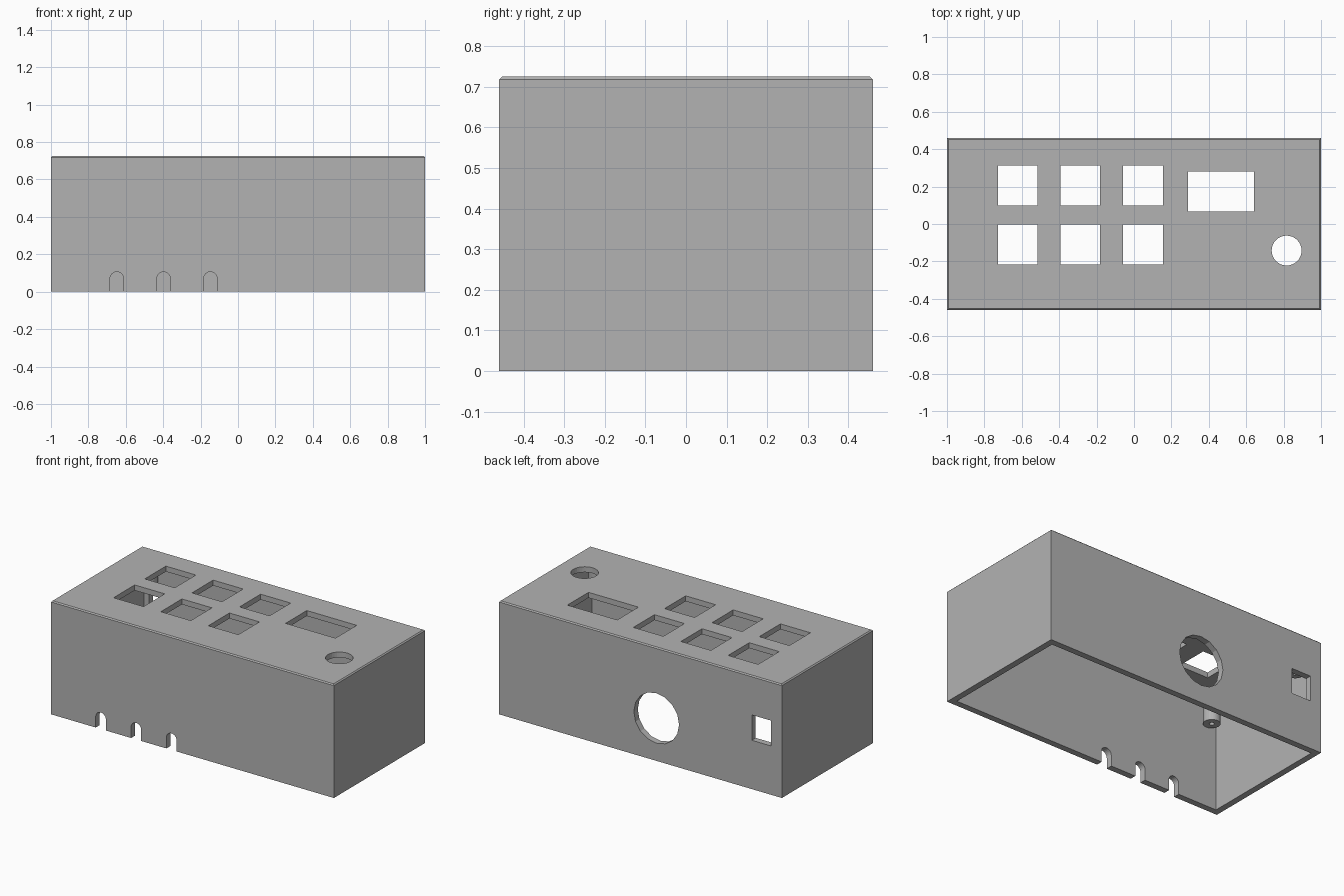
import bpy
import bmesh
from math import pi
from mathutils import Matrix, Vector

old = bpy.data.objects.get("Cube")
if old:
    bpy.data.objects.remove(old, do_unlink=True)

HALF_X, HALF_Y, HEIGHT = 1.0, 0.46, 0.725
WALL, LID = 0.04, 0.035

grey = bpy.data.materials.new("plain grey")
grey.use_nodes = True
colour = (0.45, 0.45, 0.45, 1)
grey.diffuse_color = colour
grey.node_tree.nodes["Principled BSDF"].inputs["Base Color"].default_value = colour


def finish(bm, name):
    mesh = bpy.data.meshes.new(name)
    bm.to_mesh(mesh)
    bm.free()
    mesh.materials.append(grey)
    obj = bpy.data.objects.new(name, mesh)
    bpy.context.collection.objects.link(obj)
    return obj


def box(name, low, high, chamfer=0):
    low, high = Vector(low), Vector(high)
    bm = bmesh.new()
    bmesh.ops.create_cube(bm, size=1)
    bmesh.ops.scale(bm, vec=high - low, verts=bm.verts)
    bmesh.ops.translate(bm, vec=(low + high) / 2, verts=bm.verts)
    if chamfer:
        top = [e for e in bm.edges if all(v.co.z > high.z - 0.001 for v in e.verts)]
        bmesh.ops.bevel(bm, geom=top, offset=chamfer, segments=1, affect='EDGES')
    return finish(bm, name)


def cylinder(name, centre, radius, depth, sides, along_y=False):
    bm = bmesh.new()
    turn = Matrix.Rotation(pi / 2, 4, 'X') if along_y else Matrix()
    bmesh.ops.create_cone(bm, cap_ends=True, segments=sides, radius1=radius,
                          radius2=radius, depth=depth,
                          matrix=Matrix.Translation(centre) @ turn)
    return finish(bm, name)


def cut(target, cutter):
    cutter.hide_render = True
    mod = target.modifiers.new("cut", 'BOOLEAN')
    mod.operation = 'DIFFERENCE'
    mod.solver = 'EXACT'
    mod.object = cutter
    bpy.context.view_layer.objects.active = target
    bpy.ops.object.modifier_apply(modifier=mod.name)
    bpy.data.objects.remove(cutter, do_unlink=True)


# Hollow case, open underneath, with a fine chamfer around the top
case = box("case", (-HALF_X, -HALF_Y, 0), (HALF_X, HALF_Y, HEIGHT), 0.007)
cut(case, box("cavity", (WALL - HALF_X, WALL - HALF_Y, -0.1),
              (HALF_X - WALL, HALF_Y - WALL, HEIGHT - LID)))


def lid_window(x, y, width, depth):
    cut(case, box("window", (x - width / 2, y - depth / 2, HEIGHT - 0.1),
                  (x + width / 2, y + depth / 2, HEIGHT + 0.1)))


# Button windows, display window and round hole in the lid
for x in (-0.622, -0.288, 0.048):
    for y in (0.205, -0.11):
        lid_window(x, y, 0.212, 0.213)
lid_window(0.466, 0.174, 0.353, 0.214)
cut(case, cylinder("knob_hole", (0.816, -0.142, HEIGHT), 0.08, 0.2, 32))

# Round-topped cable notches in the front wall
for x in (-0.648, -0.398, -0.148):
    cut(case, box("notch", (x - 0.036, -0.52, -0.1), (x + 0.036, -0.38, 0.07)))
    cut(case, cylinder("notch_arch", (x, -0.45, 0.07), 0.036, 0.14, 24, True))

# Large round hole and small socket opening in the back wall
cut(case, cylinder("back_hole", (-0.113, HALF_Y, 0.273), 0.16, 0.2, 16, True))
cut(case, box("socket", (-0.922, 0.36, 0.312), (-0.787, 0.56, 0.474)))

# Screw posts hanging from the lid in the corners
POST_END, POST_TOP = 0.515, HEIGHT - LID + 0.01
for side, sx in (("left", 1), ("right", -1)):
    for end, sy in (("front", -1), ("back", 1)):
        x, y = sx * 0.887, sy * 0.37
        post = cylinder(f"{end}_{side}_screw_post", (x, y, (POST_END + POST_TOP) / 2),
                        0.05, POST_TOP - POST_END, 24)
        cut(post, cylinder("pilot_hole", (x, y, POST_END), 0.015, 0.24, 12))
